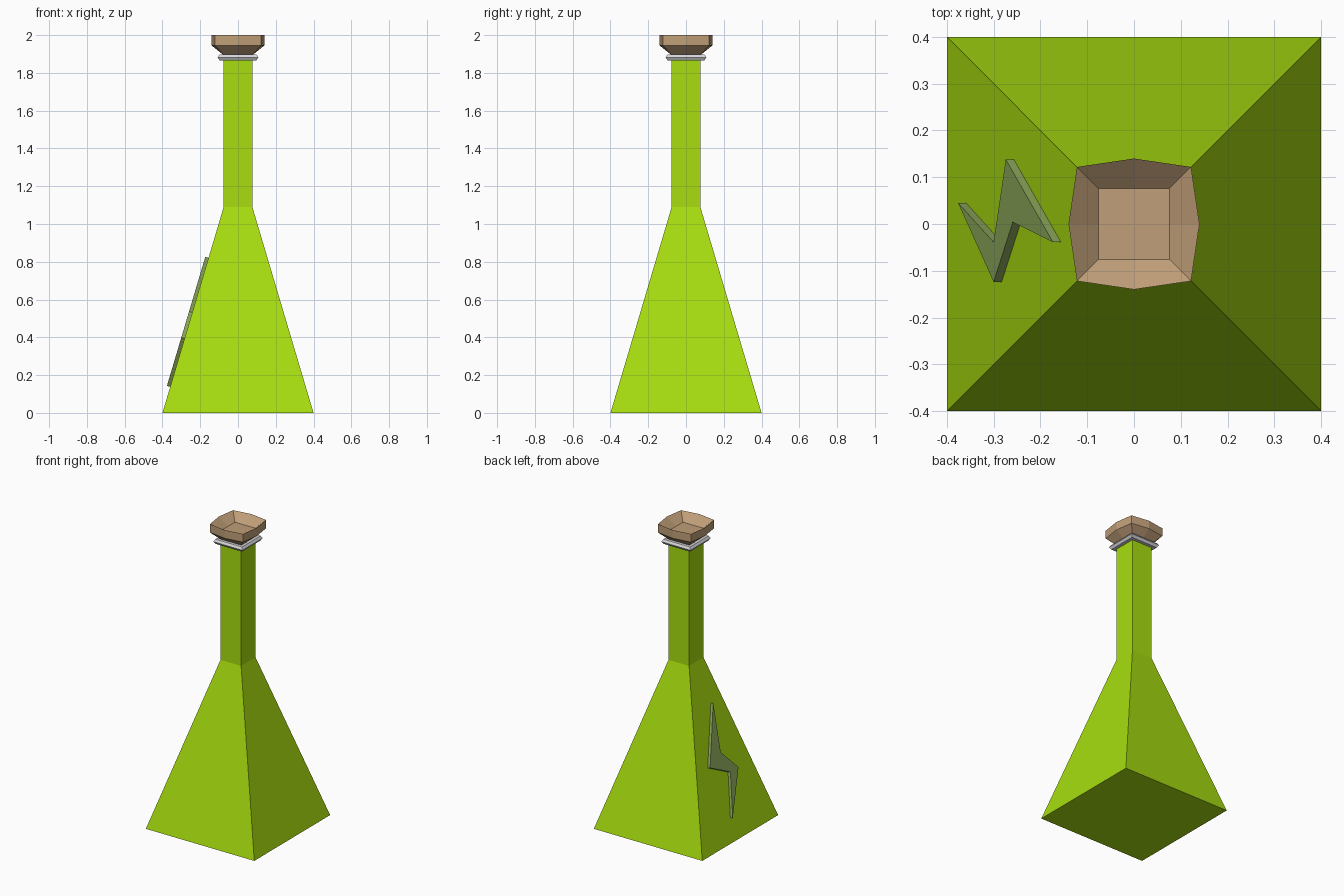
import bpy, bmesh
from mathutils import Vector

if "Cube" in bpy.data.objects:
    bpy.data.objects.remove(bpy.data.objects["Cube"])


def material(name, r, g, b):
    m = bpy.data.materials.new(name)
    m.diffuse_color = (r, g, b, 1)
    m.use_nodes = True
    m.node_tree.nodes["Principled BSDF"].inputs["Base Color"].default_value = m.diffuse_color
    return m


lime = material("lime_glass", 0.39, 0.73, 0.005)
tan = material("cork_tan", 0.53, 0.345, 0.19)
silver = material("silver_grey", 0.68, 0.68, 0.70)
moss = material("moss_green", 0.27, 0.40, 0.105)

CORNERS = [(-1, -1), (1, -1), (1, 1), (-1, 1)]


def square(half, z):
    return [(x * half, y * half, z) for x, y in CORNERS]


def bowed_square(corner, mid, z):
    """Square ring whose edge midpoints are pushed outwards."""
    pts = []
    for i, (x, y) in enumerate(CORNERS):
        nx, ny = CORNERS[(i + 1) % 4]
        pts.append((x * corner, y * corner, z))
        pts.append(((x + nx) / 2 * mid, (y + ny) / 2 * mid, z))
    return pts


def loft(name, rings, mat, cyclic=False):
    """Skin a stack of rings, with end caps or joined end to end."""
    bm = bmesh.new()
    rows = [[bm.verts.new(p) for p in ring] for ring in rings]
    pairs = list(zip(rows, rows[1:]))
    if cyclic:
        pairs.append((rows[-1], rows[0]))
    else:
        bm.faces.new(rows[0])
        bm.faces.new(rows[-1])
    n = len(rows[0])
    for a, b in pairs:
        for i in range(n):
            j = (i + 1) % n
            bm.faces.new((a[i], a[j], b[j], b[i]))
    bmesh.ops.recalc_face_normals(bm, faces=bm.faces)
    mesh = bpy.data.meshes.new(name)
    bm.to_mesh(mesh)
    bm.free()
    mesh.materials.append(mat)
    obj = bpy.data.objects.new(name, mesh)
    bpy.context.collection.objects.link(obj)
    return obj


# Pyramid flask with a square neck
BASE, NECK, SHOULDER = 0.4, 0.076, 1.09
loft("bottle", [square(BASE, 0), square(NECK, SHOULDER), square(NECK, 1.89)], lime)

# Square ring around the neck
collar_profile = [(0.074, 1.866), (0.098, 1.866), (0.108, 1.882),
                  (0.098, 1.897), (0.074, 1.897)]
loft("neck_collar", [square(h, z) for h, z in collar_profile], silver, cyclic=True)

# Flared stopper with a hollow top
loft("stopper", [bowed_square(0.076, 0.076, 1.894),
                 bowed_square(0.122, 0.14, 1.945),
                 bowed_square(0.122, 0.14, 2.0),
                 bowed_square(0.076, 0.076, 1.95)], tan)

# Zigzag bolt plate lying on the sloping left side, outline in (x, y)
slope = (BASE - NECK) / SHOULDER
normal = Vector((-1, 0, slope)).normalized()
bolt = [(-0.359, 0.045), (-0.283, -0.039), (-0.257, 0.138),
        (-0.156, -0.039), (-0.242, 0.004), (-0.283, -0.124)]
on_side = [Vector((x, y, (x + BASE) / slope)) for x, y in bolt]
loft("bolt_plate", [[p + normal * d for p in on_side] for d in (-0.002, 0.018)], moss)
